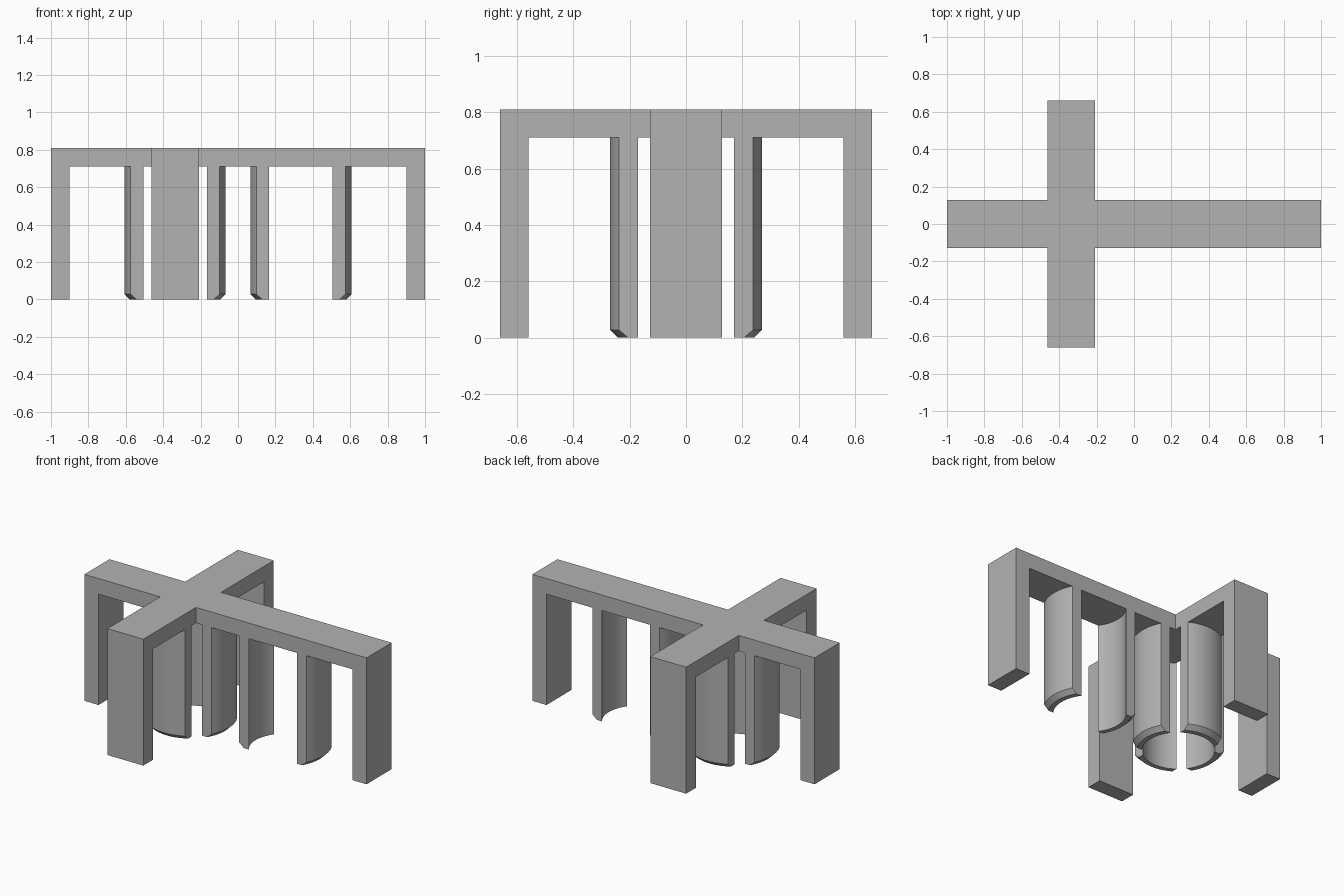
import bpy, bmesh, math
from mathutils import Vector

if "Cube" in bpy.data.objects:
    bpy.data.objects.remove(bpy.data.objects["Cube"])

HALF_W = 0.127          # half width of every arm
TOP, UNDER = 0.81, 0.71
LEG = 0.1               # leg thickness
REACH_X, REACH_Y = 1.0, 0.66
HUB = 0.336             # distance of each clip ring from the centre
R_IN, R_OUT, BEVEL = 0.212, 0.27, 0.028

grey = bpy.data.materials.new("plain_grey")
grey.use_nodes = True
colour = (0.45, 0.45, 0.45, 1)
grey.diffuse_color = colour
grey.node_tree.nodes["Principled BSDF"].inputs["Base Color"].default_value = colour


def finish(bm, name):
    bmesh.ops.recalc_face_normals(bm, faces=bm.faces)
    mesh = bpy.data.meshes.new(name)
    bm.to_mesh(mesh)
    bm.free()
    mesh.materials.append(grey)
    obj = bpy.data.objects.new(name, mesh)
    bpy.context.collection.objects.link(obj)
    return obj


def extrude_down(bm, faces, depth):
    new = bmesh.ops.extrude_face_region(bm, geom=faces, use_keep_orig=True)["geom"]
    verts = [g for g in new if isinstance(g, bmesh.types.BMVert)]
    bmesh.ops.translate(bm, verts=verts, vec=(0, 0, -depth))
    return [g for g in new if isinstance(g, bmesh.types.BMFace)]


# Cross-shaped top with a leg under each end
def build_frame():
    bm = bmesh.new()
    xs = [-REACH_X, LEG - REACH_X, -HUB - HALF_W, -HUB + HALF_W, REACH_X - LEG, REACH_X]
    ys = [-REACH_Y, LEG - REACH_Y, -HALF_W, HALF_W, REACH_Y - LEG, REACH_Y]
    grid = [[bm.verts.new((x, y, TOP)) for y in ys] for x in xs]
    for i in range(5):
        for j in range(5):
            if i == 2 or j == 2:
                bm.faces.new((grid[i][j], grid[i + 1][j], grid[i + 1][j + 1], grid[i][j + 1]))
    bmesh.ops.delete(bm, geom=[v for v in bm.verts if not v.link_faces], context='VERTS')
    under = extrude_down(bm, bm.faces[:], TOP - UNDER)
    ends = []
    for f in under:
        c = f.calc_center_median()
        if abs(c.x) > REACH_X - LEG or abs(c.y) > REACH_Y - LEG:
            ends.append(f)
    extrude_down(bm, ends, UNDER)
    bmesh.ops.delete(bm, geom=ends, context='FACES_ONLY')
    bmesh.ops.dissolve_limit(bm, angle_limit=0.01, verts=bm.verts, edges=bm.edges)
    finish(bm, "cross_frame")


# Curved finger: ring segment trimmed to the arm width, bevelled at its outer foot
def build_clip(name, centre_x, turn, steps=16):
    bm = bmesh.new()
    profile = [(R_IN, 0), (R_OUT - BEVEL, 0), (R_OUT, BEVEL), (R_OUT, UNDER), (R_IN, UNDER)]
    rows = []
    for k in range(steps + 1):
        t = 2 * k / steps - 1
        row = []
        for r, z in profile:
            a = t * math.asin(HALF_W / r) + turn
            row.append(bm.verts.new(Vector((centre_x + r * math.cos(a), r * math.sin(a), z))))
        rows.append(row)
    n = len(profile)
    for a, b in zip(rows, rows[1:]):
        for i in range(n):
            j = (i + 1) % n
            bm.faces.new((a[i], a[j], b[j], b[i]))
    bm.faces.new(rows[0])
    bm.faces.new(rows[-1])
    obj = finish(bm, name)
    bpy.ops.object.select_all(action='DESELECT')
    obj.select_set(True)
    bpy.context.view_layer.objects.active = obj
    bpy.ops.object.shade_smooth_by_angle(angle=math.radians(30))


build_frame()
for q, side in enumerate(("left", "back", "right", "front")):
    build_clip("hub_clip_" + side, -HUB, q * math.pi / 2)
for q, side in ((0, "left"), (2, "right")):
    build_clip("arm_clip_" + side, HUB, q * math.pi / 2)
